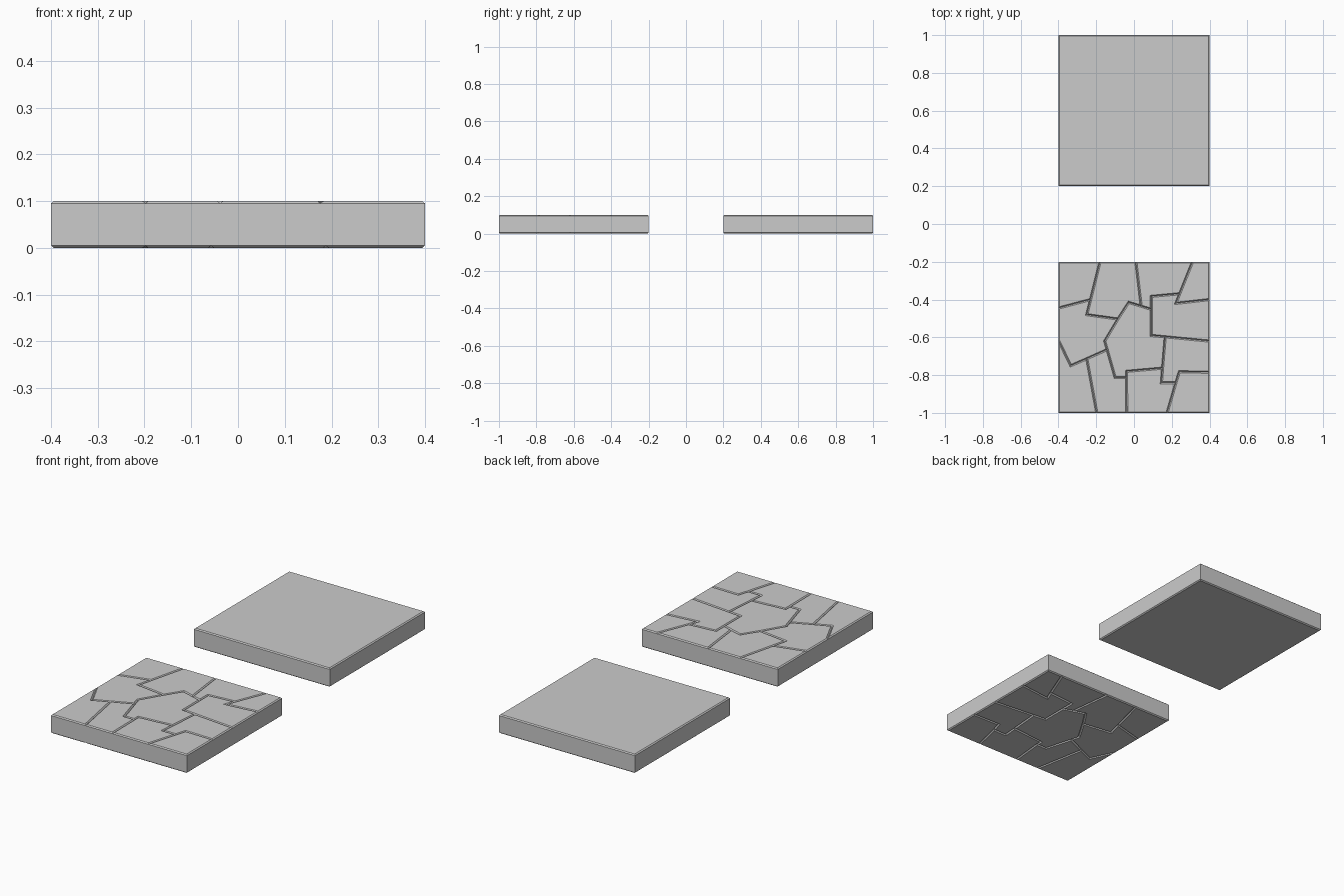
import bpy, bmesh

if "Cube" in bpy.data.objects:
    bpy.data.objects.remove(bpy.data.objects["Cube"])

EDGE = 0.005    # outer chamfer height
GROOVE = 0.009  # crack depth
WIDTH = 0.006   # half crack width
H = 0.1


def build_slab(name, pts, cells, shifted):
    """Slab whose top and bottom are tiled by cells, parted by V grooves."""
    bm = bmesh.new()
    layers = []
    border = []
    for top in (True, False):
        verts = {}
        for k, p in pts.items():
            x, y = p if top else shifted.get(k, p)
            verts[k] = bm.verts.new((x, y, H if top else 0))
        faces = []
        for c in cells:
            loop = [verts[k] for k in c.split()]
            faces.append(bm.faces.new(loop if top else loop[::-1]))
        bm.normal_update()
        if top:
            names = {v: k for k, v in verts.items()}
            edges = {e for f in faces for e in f.edges}
            border = [tuple(names[v] for v in e.verts)
                      for e in edges if len(e.link_faces) == 1]
        rim = {k for pair in border for k in pair}
        # chamfered plates
        bmesh.ops.inset_individual(bm, faces=faces, thickness=WIDTH,
                                   use_even_offset=True)
        for k, v in verts.items():
            d = EDGE if k in rim else GROOVE
            v.co.z = H - d if top else d
        layers.append(verts)
    # side walls
    t, b = layers
    for p, q in border:
        bm.faces.new((t[p], t[q], b[q], b[p]))
    bmesh.ops.recalc_face_normals(bm, faces=bm.faces)
    me = bpy.data.meshes.new(name)
    bm.to_mesh(me)
    bm.free()
    ob = bpy.data.objects.new(name, me)
    bpy.context.collection.objects.link(ob)
    return ob


# plain slab
build_slab("plain_slab",
           {"A": (-.4, 1), "B": (.4, 1), "C": (.4, .2), "D": (-.4, .2)},
           ["A D C B"], {})

# cracked slab: crack corners and the stones between them
P = {
    "A": (-.4, -.2), "B": (.4, -.2), "C": (.4, -1), "D": (-.4, -1),
    "t1": (-.18, -.2), "t2": (.01, -.2), "t3": (.31, -.2),
    "r1": (.4, -.40), "r2": (.4, -.62), "r3": (.4, -.785),
    "b1": (-.197, -1), "b2": (-.038, -1), "b3": (.175, -1),
    "l1": (-.4, -.445), "l2": (-.4, -.615),
    "a": (-.23, -.40), "c": (-.25, -.48), "d": (-.085, -.503),
    "e": (-.028, -.415), "f": (.038, -.435), "g": (.092, -.452),
    "h": (.092, -.383), "i": (.092, -.59), "j": (.242, -.369),
    "k": (.222, -.42), "m": (.165, -.597), "n": (.151, -.763),
    "o": (.145, -.84), "p": (.222, -.84), "q": (.24, -.782),
    "s": (-.155, -.62), "u": (-.142, -.665), "v": (-.10, -.813),
    "w": (-.04, -.813), "x": (-.04, -.78), "y": (-.25, -.713),
    "z": (-.335, -.75),
}
CELLS = [
    "A l1 a t1", "t1 a c d e f t2", "t2 f g h j t3", "t3 j k r1 B",
    "h g i m r2 r1 k j", "l1 l2 z y u s d c a", "l2 D b1 y z",
    "y b1 b2 w v u", "s u v w x n m i g f e d", "x w b2 b3 p o n",
    "m n o p q r3 r2", "q p b3 C r3",
]
build_slab("cracked_slab", P, CELLS, {"b2": (-.058, -1), "b3": (.187, -1)})
